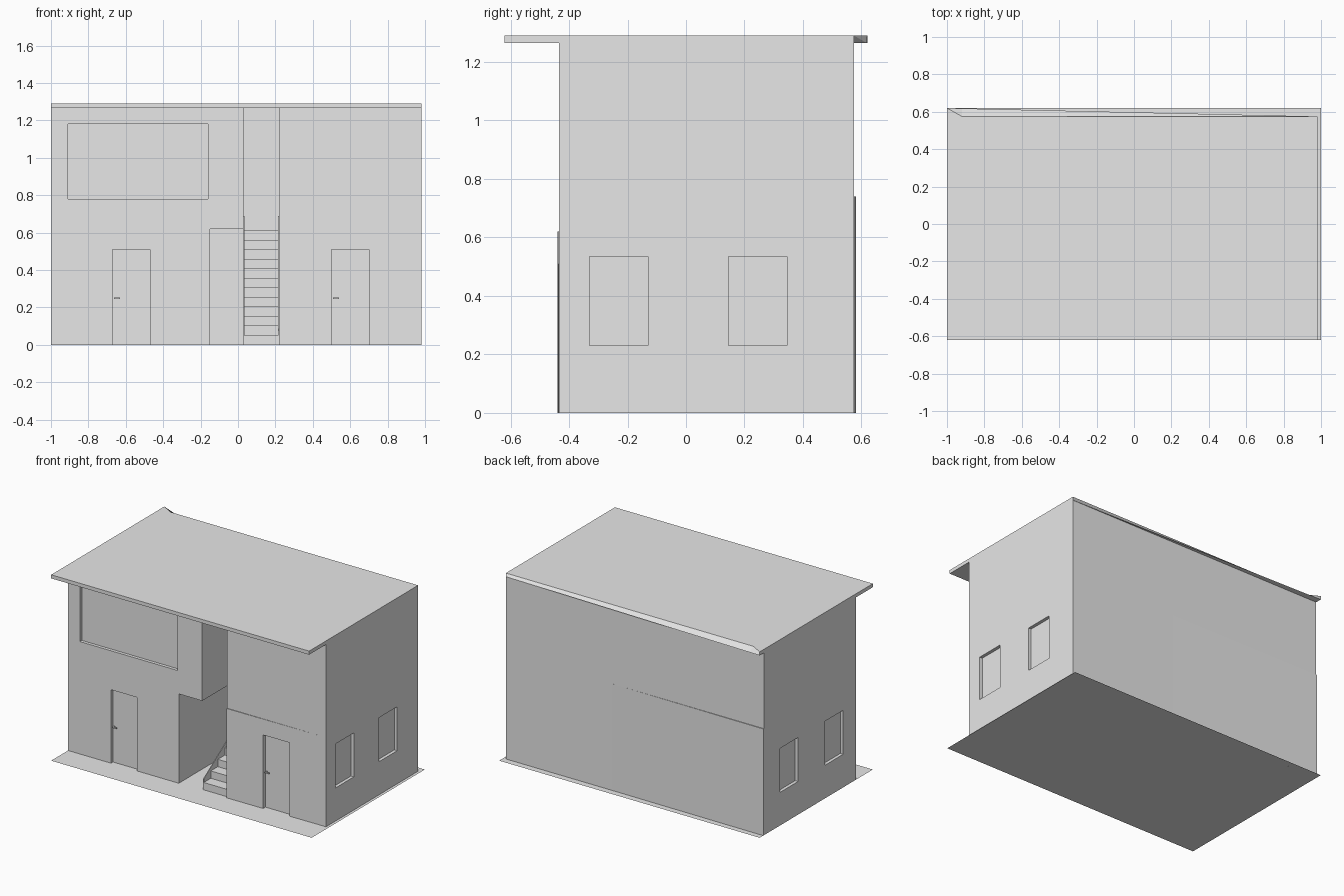
import bpy, bmesh

cube = bpy.data.objects.get("Cube")
if cube:
    bpy.data.objects.remove(cube, do_unlink=True)

# Single plain grey
grey = bpy.data.materials.new("plain_grey")
grey.use_nodes = True
grey.diffuse_color = (0.8, 0.8, 0.8, 1)
grey.node_tree.nodes["Principled BSDF"].inputs["Base Color"].default_value = (0.8, 0.8, 0.8, 1)

LEFT, RIGHT = -1.0, 0.98
FRONT, BACK = -0.435, 0.575
FLOOR, EAVE, TOP = 0.62, 1.265, 1.29
PASS_L, UPPER_R, PASS_R = -0.15, 0.03, 0.22
RECESS = 0.022


def finish(name, bm):
    bmesh.ops.recalc_face_normals(bm, faces=bm.faces)
    mesh = bpy.data.meshes.new(name)
    bm.to_mesh(mesh)
    bm.free()
    mesh.materials.append(grey)
    obj = bpy.data.objects.new(name, mesh)
    bpy.context.collection.objects.link(obj)
    return obj


def loft(name, lower, upper):
    """Closed solid between two matching loops of points."""
    bm = bmesh.new()
    a = [bm.verts.new(p) for p in lower]
    b = [bm.verts.new(p) for p in upper]
    bm.faces.new(a)
    bm.faces.new(b)
    for i in range(len(a)):
        j = (i + 1) % len(a)
        bm.faces.new((a[i], a[j], b[j], b[i]))
    return finish(name, bm)


def prism(name, plan, z0, z1):
    return loft(name, [(x, y, z0) for x, y in plan], [(x, y, z1) for x, y in plan])


def box(name, x0, x1, y0, y1, z0, z1):
    return prism(name, [(x0, y0), (x1, y0), (x1, y1), (x0, y1)], z0, z1)


def side_plate(name, profile, x0, x1):
    return loft(name, [(x0, y, z) for y, z in profile], [(x1, y, z) for y, z in profile])


def cut(target, *bounds):
    """Sink a rectangular recess into a wall."""
    cutter = box("recess_cutter", *bounds)
    cutter.hide_render = True
    mod = target.modifiers.new("recess", "BOOLEAN")
    mod.object = cutter
    mod.operation = "DIFFERENCE"
    mod.solver = "EXACT"
    graph = bpy.context.evaluated_depsgraph_get()
    mesh = bpy.data.meshes.new_from_object(target.evaluated_get(graph))
    target.modifiers.clear()
    target.data = mesh
    bpy.data.objects.remove(cutter, do_unlink=True)


# Ground sheet
bm = bmesh.new()
bm.faces.new([bm.verts.new((x, y, 0)) for x, y in
              ((-1, -0.62), (1, -0.62), (1, 0.62), (-1, 0.62))])
finish("ground_sheet", bm)

# Left unit: L-shaped, with the upper floor overhanging the passage
left_unit = side_unit = loft(
    "left_unit",
    *[[(x, y, z) for x, z in ((LEFT, 0), (PASS_L, 0), (PASS_L, FLOOR),
                              (UPPER_R, FLOOR), (UPPER_R, EAVE), (LEFT, EAVE))]
      for y in (FRONT, BACK)])
right_unit = box("right_unit", PASS_R, RIGHT, FRONT, BACK, 0, EAVE)
box("passage_back_wall", PASS_L, PASS_R, BACK - 0.02, BACK, 0, EAVE)

# Slightly skewed lower wall skins
right_skin = prism("right_lower_skin",
                   [(PASS_R, FRONT - 0.005), (0.93, FRONT), (PASS_R, FRONT + 0.01)], 0, FLOOR)
prism("back_floor_skin", [(0.17, BACK), (LEFT, BACK + 0.006), (LEFT, BACK - 0.01)], 0, 0.74)

# Doors with handles
for side, x, walls in (("left", -0.67, [left_unit]), ("right", 0.5, [right_unit, right_skin])):
    for wall in walls:
        cut(wall, x, x + 0.2, FRONT - 0.1, FRONT + RECESS, -0.1, 0.51)
    box(side + "_door_handle", x + 0.008, x + 0.04, FRONT + 0.002, FRONT + 0.01, 0.246, 0.254)
    box(side + "_handle_stem", x + 0.008, x + 0.014, FRONT + 0.002, FRONT + RECESS + 0.002, 0.246, 0.254)

# Large front window
cut(left_unit, -0.91, -0.16, FRONT - 0.1, FRONT + RECESS, 0.78, 1.18)

# Side windows
for y in (-0.33, 0.145):
    cut(right_unit, RIGHT - RECESS, RIGHT + 0.1, y, y + 0.2, 0.23, 0.535)
for y in (-0.295, 0.2):
    cut(left_unit, LEFT - 0.1, LEFT + RECESS, y, y + 0.2, 0.23, 0.535)

# Stairs: stepped profile with a sloping underside
STEPS, RISE, RUN, START = 12, 0.051, 0.077, -0.425
profile = []
for i in range(STEPS):
    y = START + i * RUN
    profile += [(y, i * RISE), (y, (i + 1) * RISE)]
end = START + STEPS * RUN
profile += [(BACK - 0.02, STEPS * RISE), (BACK - 0.02, STEPS * RISE - 0.04),
            (end, STEPS * RISE - 0.04), (START + RUN, 0)]
side_plate("stair_steps", profile, UPPER_R + 0.004, PASS_R)

# Stringers along both sides of the stairs
stringer = [(START, 0), (START, RISE + 0.025), (end, (STEPS + 1) * RISE + 0.025),
            (end, STEPS * RISE - 0.05), (START + RUN, 0)]
for name, x in (("left_stringer", UPPER_R), ("right_stringer", PASS_R - 0.005)):
    side_plate(name, stringer, x, x + 0.005)

# Flat roof with front overhang and a skewed back corner
roof_low = [(LEFT, -0.62), (RIGHT, -0.62), (RIGHT, BACK), (-0.92, 0.618), (LEFT, 0.62)]
roof_high = [(LEFT, -0.62), (RIGHT, -0.62), (RIGHT, BACK), (-0.92, BACK), (LEFT, 0.62)]
loft("roof", [(x, y, EAVE) for x, y in roof_low], [(x, y, TOP) for x, y in roof_high])
